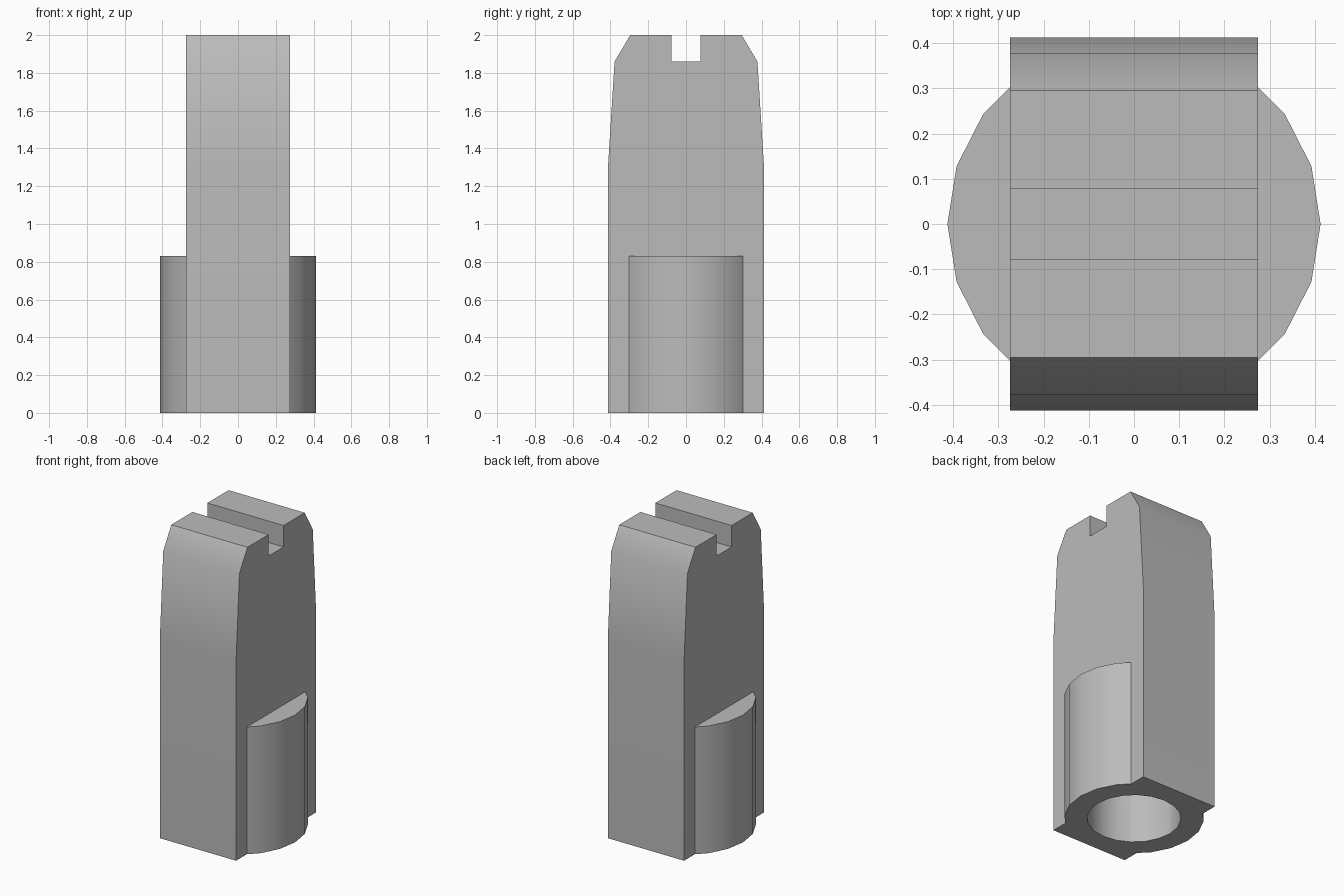
import bpy, bmesh, math
from mathutils import Vector

cube = bpy.data.objects.get("Cube")
if cube:
    bpy.data.objects.remove(cube, do_unlink=True)

RADIUS = 0.413
HALF_W = 0.275
SIDES = 20

grey = bpy.data.materials.new("plain grey")
grey.use_nodes = True
grey.diffuse_color = (0.5, 0.5, 0.5, 1)
grey.node_tree.nodes["Principled BSDF"].inputs["Base Color"].default_value = (0.5, 0.5, 0.5, 1)


def prism(name, points, sweep):
    """Extrude a closed outline along a vector."""
    bm = bmesh.new()
    face = bm.faces.new([bm.verts.new(p) for p in points])
    out = bmesh.ops.extrude_face_region(bm, geom=[face], use_keep_orig=True)
    bmesh.ops.translate(bm, vec=Vector(sweep),
                        verts=[g for g in out["geom"] if isinstance(g, bmesh.types.BMVert)])
    bmesh.ops.recalc_face_normals(bm, faces=bm.faces)
    mesh = bpy.data.meshes.new(name)
    bm.to_mesh(mesh)
    bm.free()
    mesh.materials.append(grey)
    ob = bpy.data.objects.new(name, mesh)
    bpy.context.collection.objects.link(ob)
    return ob


def combine(target, other, operation):
    """Apply a boolean and discard the helper."""
    bpy.ops.object.select_all(action="DESELECT")
    bpy.context.view_layer.objects.active = target
    target.select_set(True)
    mod = target.modifiers.new(operation.lower(), "BOOLEAN")
    mod.object, mod.operation, mod.solver = other, operation, "EXACT"
    bpy.ops.object.modifier_apply(modifier=mod.name)
    bpy.data.objects.remove(other, do_unlink=True)


def ring(radius):
    return [(radius * math.cos(i * math.tau / SIDES), radius * math.sin(i * math.tau / SIDES))
            for i in range(SIDES)]


# Tall slab with tapered shoulders and a slot across the top
half = [(RADIUS, 0), (RADIUS, 1.3), (0.378, 1.86), (0.295, 2), (0.077, 2), (0.077, 1.86)]
outline = half + [(-y, z) for y, z in reversed(half)]
body = prism("slotted_body", [(-HALF_W, y, z) for y, z in outline], (2 * HALF_W, 0, 0))

# Rounded lugs on both sides, from one cylinder flattened inside the slab
lug = [p for p in ring(RADIUS) if abs(p[0]) > HALF_W]
lug += [(sx * HALF_W, sy * 0.302) for sx in (-1, 1) for sy in (-1, 1)]
lug.sort(key=lambda p: math.atan2(p[1], p[0]))
lugs = prism("side_lugs", [(x, y, 0) for x, y in lug], (0, 0, 0.83))
combine(body, lugs, "UNION")

# Round socket in the underside
socket = prism("socket_cutter", [(x, y, -0.1) for x, y in ring(0.278)], (0, 0, 0.9))
combine(body, socket, "DIFFERENCE")

body.select_set(True)
bpy.context.view_layer.objects.active = body
bpy.ops.object.shade_smooth_by_angle(angle=math.radians(30))
